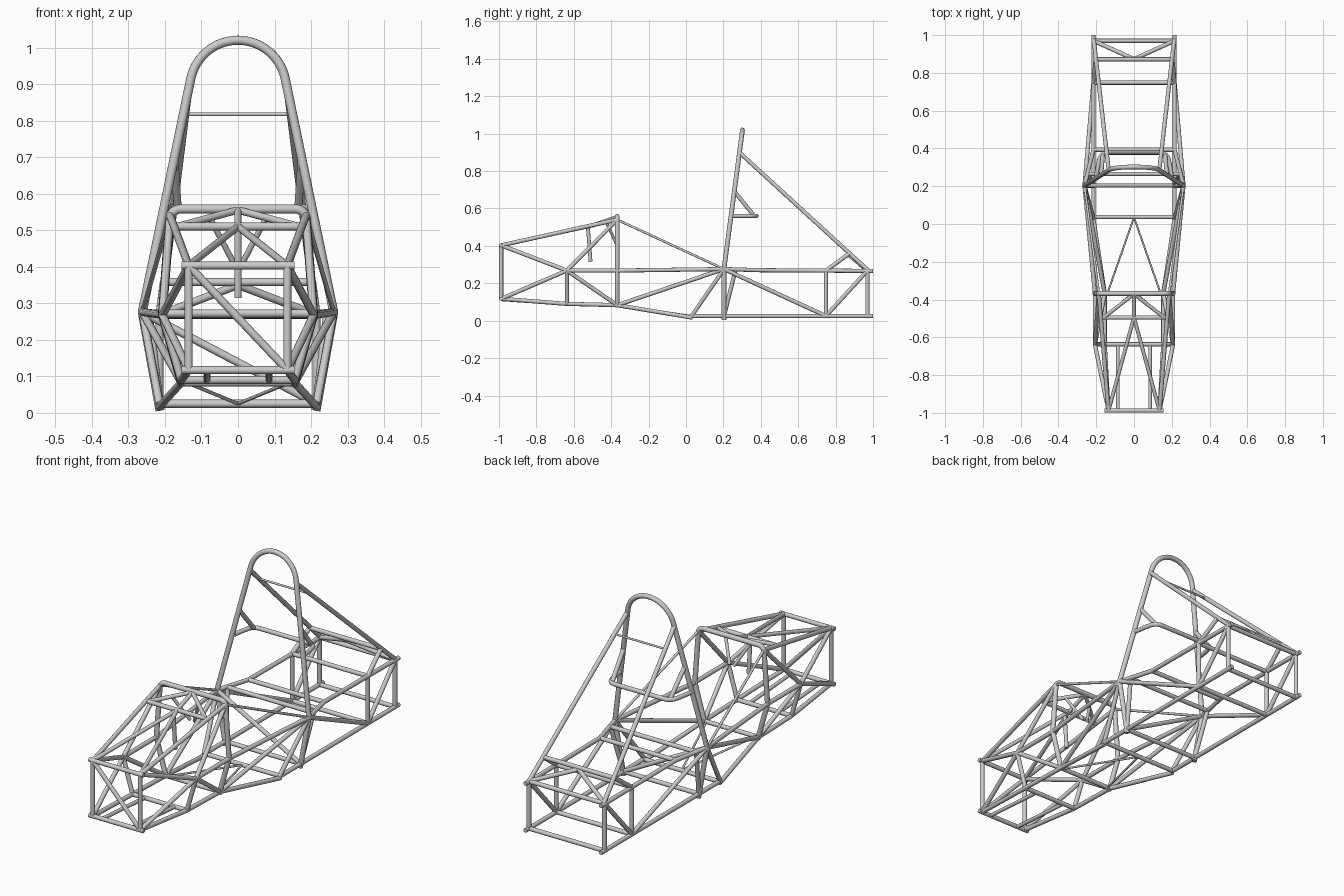
import bpy
from math import sin, cos, radians

if "Cube" in bpy.data.objects:
    bpy.data.objects.remove(bpy.data.objects["Cube"])

R = 0.011       # standard tube radius
THIN = 0.0065   # light tube radius
HOOP = 0.0125   # roll hoop radius


def tube(name, pts, r=R):
    cu = bpy.data.curves.new(name, 'CURVE')
    cu.dimensions = '3D'
    cu.bevel_depth = r
    cu.bevel_resolution = 4
    cu.use_fill_caps = True
    sp = cu.splines.new('POLY')
    sp.points.add(len(pts) - 1)
    for p, co in zip(sp.points, pts):
        p.co = (*co, 1)
    sp.use_smooth = True
    ob = bpy.data.objects.new(name, cu)
    bpy.context.collection.objects.link(ob)
    return ob


def pair(name, pts, r=R):
    for side, s in (("left", -1), ("right", 1)):
        tube(f"{name}_{side}", [(s * x, y, z) for x, y, z in pts], r)


def cross(name, x, y, z, r=R):
    tube(name, [(-x, y, z), (x, y, z)], r)


def mirrored(half):
    # half path from bottom right to the centre, completed on the left
    return half + [(-x, y, z) for x, y, z in reversed(half) if abs(x) > 1e-5]


def arc(cx, cz, r, a0, a1, n):
    for i in range(n + 1):
        a = radians(a0 + (a1 - a0) * i / n)
        yield cx + r * cos(a), cz + r * sin(a)


# Main nodes (right side)
FT, FB = (0.135, -0.988, 0.403), (0.135, -0.988, 0.117)   # front bulkhead
MT, MB = (0.207, -0.637, 0.268), (0.155, -0.637, 0.09)    # pedal box
HT, HM, HB = (0.186, -0.368, 0.54), (0.207, -0.368, 0.268), (0.155, -0.368, 0.083)
KB = (0.215, 0.03, 0.025)                                 # floor kink
RM, RB = (0.262, 0.203, 0.276), (0.215, 0.203, 0.025)     # main hoop
SU = (0.215, 0.393, 0.27)
ET, EB = (0.215, 0.748, 0.268), (0.215, 0.748, 0.025)     # engine bay
BT, BB = (0.215, 0.97, 0.268), (0.215, 0.97, 0.025)       # rear frame
BR = (0.203, 0.872, 0.358)                                # on rear brace
SB = (0.244, 0.265, 0.272)                                # seat back top

# Main roll hoop
half = [(0.213, 0.203, 0.006), RM]
half += [(x, 0.203 + (z - 0.276) * 0.133, z) for x, z in arc(0, 0.888, 0.132, 12, 90, 12)]
tube("main_hoop", mirrored(half), HOOP)
cross("rear_brace_thin_bar", 0.145, 0.374, 0.817, 0.005)

# Front hoop
half = [(0.152, -0.368, 0.074), HM]
half += [(x, -0.368, z) for x, z in arc(0.157, 0.528, 0.03, 5, 90, 7)]
tube("front_hoop", mirrored(half), HOOP)

# Front bulkhead
cross("bulkhead_top", 0.155, FT[1], FT[2])
cross("bulkhead_bottom", 0.155, FB[1], FB[2])
pair("bulkhead_post", [FT, FB])
tube("bulkhead_diagonal", [(-FT[0], *FT[1:]), FB])

# Side members that repeat left and right
sides = {
    "front_top_rail": [FT, HT],
    "front_upper_side": [FT, MT],
    "front_lower_side": [FB, MT],
    "front_floor_rail": [FB, MB],
    "pedal_floor_rail": [MB, HB],
    "pedal_post": [MT, MB],
    "hoop_front_brace": [MT, HT],
    "pedal_side_diagonal": [MT, HB],
    "cockpit_side_rail": [MT, HM, RM],
    "cockpit_floor_rail": [HB, (0.216, 0.035, 0.016)],
    "cockpit_diagonal": [HB, RM],
    "seat_diagonal": [RM, KB],
    "rear_floor_rail": [KB, (0.215, 1.0, 0.025)],
    "rear_upper_rail": [RM, SU, (0.215, 1.0, 0.266)],
    "engine_diagonal": [RM, EB],
    "engine_post": [ET, EB],
    "rear_diagonal": [EB, BT],
    "rear_post": [BT, BB],
    "hoop_rear_brace": [(0.134, 0.285, 0.9), (0.213, 0.975, 0.268)],
    "brace_support": [BR, ET],
    "rear_brace_vee": [BT, (0, 0.873, 0.35)],
    "seat_back_strut": [RB, SB],
    "shoulder_gusset": [(0.174, 0.259, 0.69), (0.165, 0.365, 0.56)],
}
for name, pts in sides.items():
    pair(name, pts)
pair("cockpit_thin_bar", [HT, RM], THIN)
pair("floor_thin_vee", [(0.14, -0.365, 0.083), (0, 0.035, 0.025)], 0.005)
tube("seat_back_diagonal", [(-RM[0], *RM[1:]), RB])

# Cross members
for name, node in {"pedal_floor_cross": MB, "front_hoop_floor_cross": HB,
                   "seat_front_cross": (0.215, 0.037, 0.025), "seat_back_cross": SB,
                   "main_hoop_floor_cross": RB, "seat_rear_cross": SU, "engine_top_cross": ET,
                   "engine_floor_cross": EB, "rear_top_cross": BT, "rear_floor_cross": BB,
                   "brace_cross": BR}.items():
    cross(name, *node)

# Shoulder harness bar bent around the seat
half = [(0.202, 0.24, 0.56), (0.19, 0.315, 0.56)]
half += [(x, y, 0.56) for x, y in arc(0.14, 0.332, 0.045, 5, 90, 6)]
tube("shoulder_bar", mirrored(half))

# Pedal mounts and steering supports
pair("pedal_mount", [(0.085, -0.988, 0.114), (0.085, -0.637, 0.09)], 0.0095)
cross("steering_cross", 0.168, -0.495, 0.51)
pair("nose_top_vee", [FT, (0, -0.495, 0.51)], 0.01)
pair("steering_top_vee", [(0, -0.37, 0.555), (0.16, -0.495, 0.512)], 0.01)
pair("column_strut", [(0.075, -0.427, 0.53), (0.012, -0.372, 0.41)], 0.008)
tube("steering_top_centre", [(0, -0.37, 0.555), (0, -0.495, 0.51)], 0.01)
tube("steering_stalk", [(0, -0.525, 0.505), (0, -0.51, 0.315)], 0.01)
